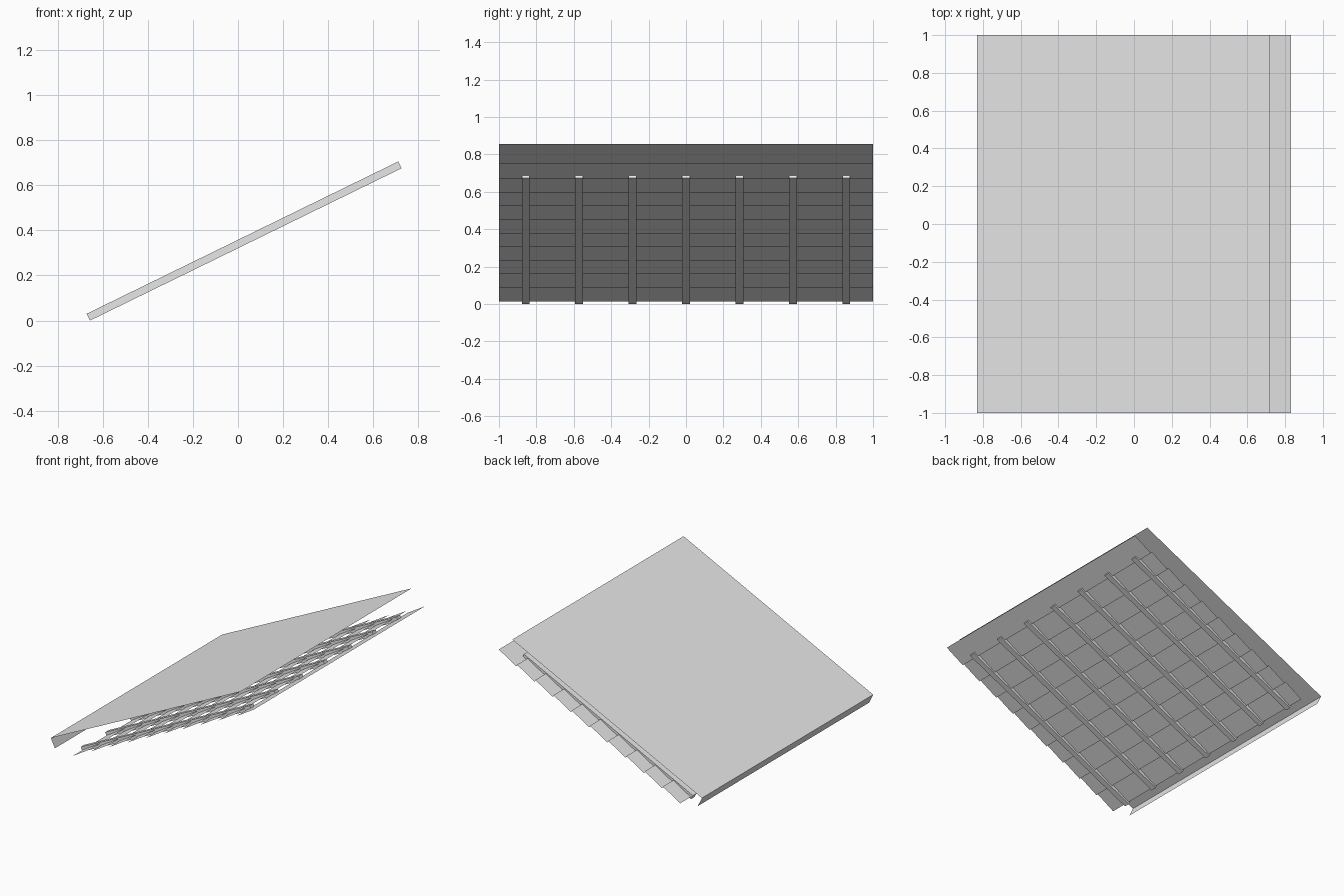
import bpy
import bmesh

cube = bpy.data.objects.get("Cube")
if cube:
    bpy.data.objects.remove(cube, do_unlink=True)

gray = bpy.data.materials.new("light_gray")
gray.use_nodes = True
gray.diffuse_color = (0.8, 0.8, 0.8, 1)
gray.node_tree.nodes["Principled BSDF"].inputs["Base Color"].default_value = (0.8, 0.8, 0.8, 1)


def extrude_profile(name, points, y0, y1, closed=False):
    """Sweep an x-z profile along y: an open sheet, or a capped solid if closed."""
    bm = bmesh.new()
    front = [bm.verts.new((x, y0, z)) for x, z in points]
    back = [bm.verts.new((x, y1, z)) for x, z in points]
    count = len(points)
    for i in range(count if closed else count - 1):
        j = (i + 1) % count
        bm.faces.new((front[i], front[j], back[j], back[i]))
    if closed:
        bm.faces.new(front[::-1])
        bm.faces.new(back)
        bmesh.ops.recalc_face_normals(bm, faces=bm.faces)
    mesh = bpy.data.meshes.new(name)
    bm.to_mesh(mesh)
    bm.free()
    mesh.materials.append(gray)
    obj = bpy.data.objects.new(name, mesh)
    bpy.context.collection.objects.link(obj)
    return obj


SLOPE = 0.488

# Roof covering: one sloping sheet with a short lip square to it at the eave
eave_z = 0.857 - 1.55 * SLOPE
extrude_profile("roof_sheet", [(-0.797, eave_z - 0.068), (-0.83, eave_z), (0.72, 0.857)], -1, 1)

# Lapped boards, each slightly steeper than the roof
PITCH = 0.149
for i in range(10):
    x = -0.653 + i * PITCH
    z = 0.014 + i * PITCH * SLOPE
    extrude_profile(f"lapped_board_{i + 1}", [(x, z), (x + 0.142, z + 0.086)], -1, 1)

# Rafters running up the slope
rafter = [(-0.656, 0), (0.725, 0.675), (0.71, 0.705), (-0.671, 0.03)]
for i in range(7):
    y = (i - 3) * 2 / 7
    extrude_profile(f"rafter_{i + 1}", rafter, y - 0.021, y + 0.021, closed=True)
